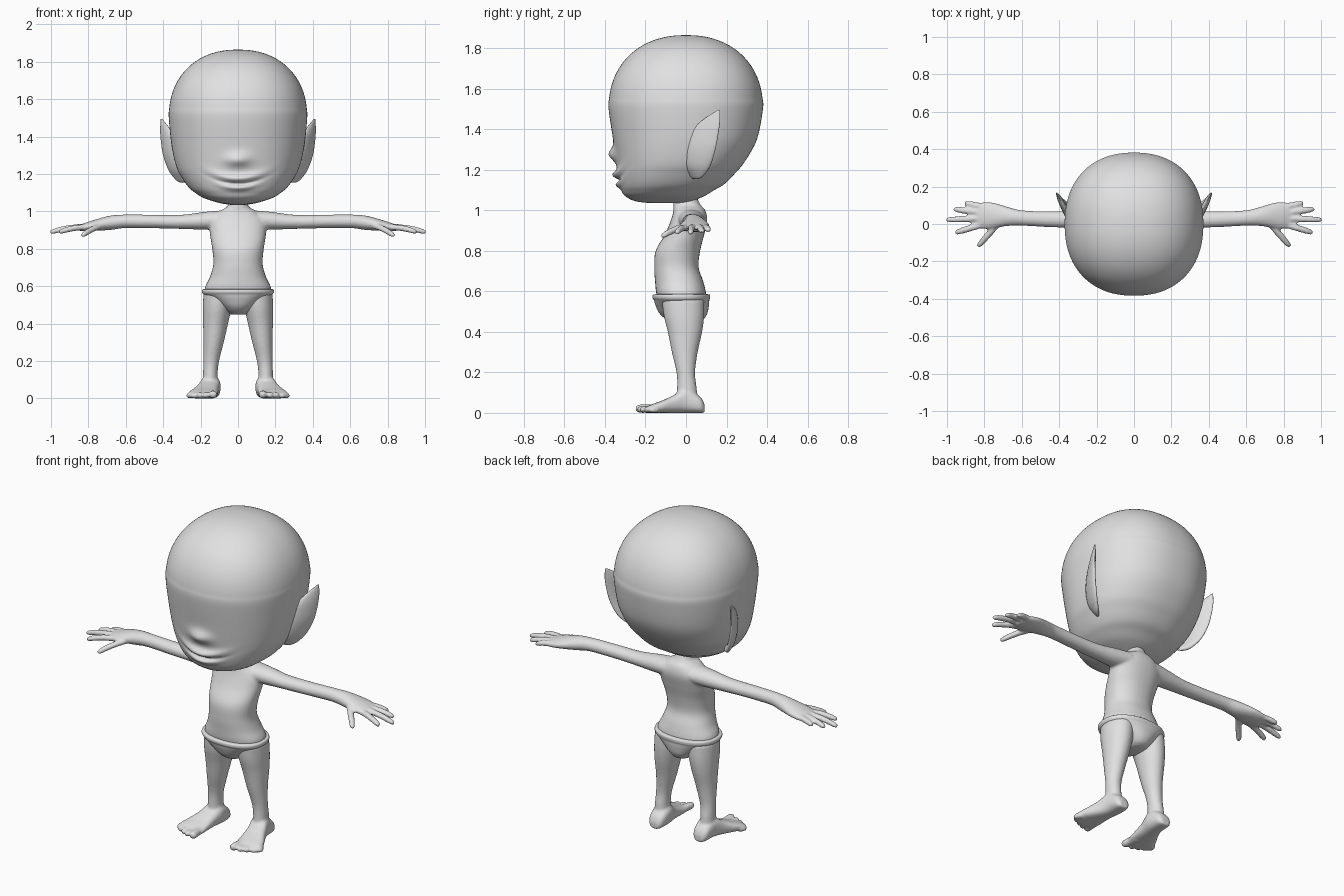
import bpy, bmesh
from math import sin, cos, pi, exp
from mathutils import Vector

cube = bpy.data.objects.get("Cube")
if cube:
    bpy.data.objects.remove(cube)

clay = bpy.data.materials.new("light grey clay")
clay.use_nodes = True
GREY = (0.75, 0.75, 0.75, 1)
clay.diffuse_color = GREY
clay.node_tree.nodes["Principled BSDF"].inputs["Base Color"].default_value = GREY


def slab(z, rx, front, back, x=0):
    """Horizontal section given by its half width and its front and back y."""
    return (Vector((x, (front + back) / 2, z)), Vector((rx, 0, 0)),
            Vector((0, (back - front) / 2, 0)))


def along(points):
    """Sections square to a path of (x, y, z, half width, half height)."""
    centres = [Vector(p[:3]) for p in points]
    rings = []
    for i, p in enumerate(points):
        t = (centres[min(i + 1, len(points) - 1)] - centres[max(i - 1, 0)]).normalized()
        side = t.cross(Vector((0, 0, 1))).normalized()
        rings.append((centres[i], side * p[3], side.cross(t) * p[4]))
    return rings


def spline(rings, steps):
    """Smooth in-between sections."""
    last = len(rings) - 1
    out = []
    for i in range(last):
        four = [rings[max(0, min(last, i + k))] for k in (-1, 0, 1, 2)]
        for s in range(steps):
            t = s / steps
            out.append(tuple(
                b + (c - a) * (t / 2) + (a * 2 - b * 5 + c * 4 - d) * (t * t / 2)
                + (b * 3 - a - c * 3 + d) * (t ** 3 / 2)
                for a, b, c, d in zip(*four)))
    return out + [rings[-1]]


def loft(bm, rings, steps=5, sides=32, power=2.0, mirror=1):
    """Skin a closed tube through the sections; power above 2 squares them off."""
    rows = []
    for c, u, v in spline(rings, steps):
        row = []
        for k in range(sides):
            ca, sa = cos(2 * pi * k / sides), sin(2 * pi * k / sides)
            p = c + u * (abs(ca) ** (2 / power) * (1 if ca > 0 else -1)) \
                  + v * (abs(sa) ** (2 / power) * (1 if sa > 0 else -1))
            row.append(bm.verts.new((p.x * mirror, p.y, p.z)))
        rows.append(row)
    for a, b in zip(rows, rows[1:]):
        for k in range(sides):
            n = (k + 1) % sides
            bm.faces.new((a[k], a[n], b[n], b[k]))
    bm.faces.new(rows[0])
    bm.faces.new(rows[-1])


def finish(name, bm):
    bmesh.ops.recalc_face_normals(bm, faces=bm.faces[:])
    for f in bm.faces:
        f.smooth = True
    mesh = bpy.data.meshes.new(name)
    bm.to_mesh(mesh)
    bm.free()
    mesh.materials.append(clay)
    ob = bpy.data.objects.new(name, mesh)
    bpy.context.collection.objects.link(ob)
    return ob


# Head: jaw sections, then a rounded dome
head = bmesh.new()
sections = [slab(*s) for s in (
    (1.035, .04, -.17, .0), (1.045, .10, -.25, .03), (1.07, .18, -.30, .09),
    (1.10, .23, -.32, .14), (1.13, .265, -.33, .19), (1.18, .30, -.338, .24),
    (1.24, .33, -.343, .29), (1.35, .355, -.36, .35))]
for i in range(13):
    a = min(i * pi / 24, pi / 2 - .01)
    r = cos(a) ** (1 / 1.1)
    sections.append(slab(1.5 + .365 * sin(a) ** (1 / 1.1), .37 * r, -.382 * r, .38 * r))
loft(head, sections, steps=8, sides=128, power=2.25)

# Face relief: nose, upper lip, mouth line, lower lip (z, width, height, depth)
relief = ((1.275, .062, .034, .034), (1.175, .11, .02, .026),
          (1.147, .11, .008, -.014), (1.125, .09, .016, .018))
for v in head.verts:
    if v.co.y < 0:
        x, z = v.co.x, v.co.z
        for n, (z0, w, h, depth) in enumerate(relief):
            smile = 0 if n == 0 else 1.6 * x * x
            v.co.y -= depth * exp(-(x / w) ** 2 - ((z - z0 - smile) / h) ** 2)
finish("head", head)

# Pointed ears: (z, front x, front y, back x, back y, half thickness)
ear_rows = ((1.155, .28, .035, .31, .06, .005), (1.17, .28, .02, .332, .085, .014),
            (1.22, .31, .0, .367, .12, .018), (1.30, .33, .0, .397, .145, .018),
            (1.38, .34, .02, .41, .16, .016), (1.44, .365, .075, .414, .168, .012),
            (1.495, .407, .155, .412, .168, .003))
for name, m in (("left_ear", 1), ("right_ear", -1)):
    ear = bmesh.new()
    rings = []
    for z, fx, fy, bx, by, t in ear_rows:
        f, b = Vector((fx, fy, z)), Vector((bx, by, z))
        u = (b - f) / 2
        rings.append(((f + b) / 2, u, Vector((u.y, -u.x, 0)).normalized() * t))
    loft(ear, rings, mirror=m)
    finish(name, ear)

# Body: torso and neck
body = bmesh.new()
loft(body, [slab(*s) for s in (
    (.46, .05, -.08, .07), (.52, .14, -.12, .09), (.58, .178, -.145, .10),
    (.65, .15, -.153, .085), (.72, .132, -.157, .062), (.80, .138, -.15, .07),
    (.88, .15, -.105, .09), (.95, .15, -.075, .105), (1.0, .10, -.062, .095),
    (1.03, .055, -.062, .07), (1.09, .047, -.058, .045))], power=2.2)

# Fingers and thumb: base x, y, z, then tip x, y, z
fingers = ((.79, .088, .915, .905, .112, .90), (.81, .06, .917, .965, .08, .893),
           (.82, .03, .917, 1.006, .022, .887), (.81, -.002, .915, .957, -.047, .888),
           (.73, .0, .922, .835, -.122, .868))
# Toes: base x, tip x, tip y, radius
toes = ((.14, .132, -.248, .021), (.175, .172, -.24, .017), (.203, .204, -.226, .017),
        (.23, .235, -.208, .016), (.25, .262, -.185, .015))

for m in (1, -1):
    # Arm and palm
    loft(body, along([
        (.08, .025, .955, .07, .05), (.17, .025, .95, .058, .048),
        (.30, .024, .944, .046, .038), (.45, .025, .946, .042, .036),
        (.60, .032, .947, .041, .036), (.68, .04, .939, .052, .038),
        (.76, .045, .926, .07, .03), (.82, .045, .915, .07, .022),
        (.85, .045, .91, .05, .014)]), mirror=m)
    for x, y, z, tx, ty, tz in fingers:
        a, b = Vector((x, y, z)), Vector((tx, ty, tz))
        mids = ((0, .018), (.35, .018), (.7, .017), (.92, .014), (1, .007))
        loft(body, along([(*(a.lerp(b, t) + Vector((0, 0, .03 * t * (1 - t)))), r, r * .9)
                          for t, r in mids]), sides=16, mirror=m)
    # Leg
    loft(body, [slab(z, r, f, b, x) for z, x, r, f, b in (
        (.56, .105, .08, -.12, .09), (.48, .112, .076, -.11, .09),
        (.40, .12, .067, -.09, .08), (.30, .13, .054, -.07, .058),
        (.20, .143, .042, -.047, .045), (.13, .148, .039, -.044, .052),
        (.05, .148, .042, -.05, .06))], mirror=m)
    # Foot, heel to ball: y, centre x, half width, height
    loft(body, [(Vector((x, y, h / 2)), Vector((w, 0, 0)), Vector((0, 0, h / 2)))
                for y, x, w, h in (
        (.092, .145, .025, .04), (.07, .145, .045, .08), (.0, .147, .054, .12),
        (-.06, .163, .06, .088), (-.12, .18, .074, .06), (-.17, .19, .08, .042),
        (-.20, .19, .066, .028))], power=2.6, mirror=m)
    for x, tx, ty, r in toes:
        loft(body, along([(x, -.14, r, r, r), (tx, ty + .02, r, r, r),
                          (tx, ty + .006, r * .9, r * .8, r * .8),
                          (tx, ty, r * .8, r * .4, r * .4)]), sides=16, mirror=m)

# Blend the overlapping limbs into one soft skin
skin = finish("body", body)
blend = skin.modifiers.new("blend", 'REMESH')
blend.mode = 'VOXEL'
blend.voxel_size = .007
blend.use_smooth_shade = True
soft = skin.modifiers.new("soften", 'SMOOTH')
soft.factor = .5
soft.iterations = 6

# Briefs with a slightly raised waistband
briefs = bmesh.new()
loft(briefs, [slab(*s) for s in (
    (.448, .04, -.06, .06), (.46, .062, -.095, .085), (.49, .095, -.13, .105),
    (.53, .145, -.15, .113), (.555, .182, -.158, .115), (.567, .191, -.165, .119),
    (.58, .191, -.165, .119), (.585, .184, -.157, .113), (.587, .16, -.13, .09))], power=2.2,
    sides=64)
finish("briefs", briefs)
